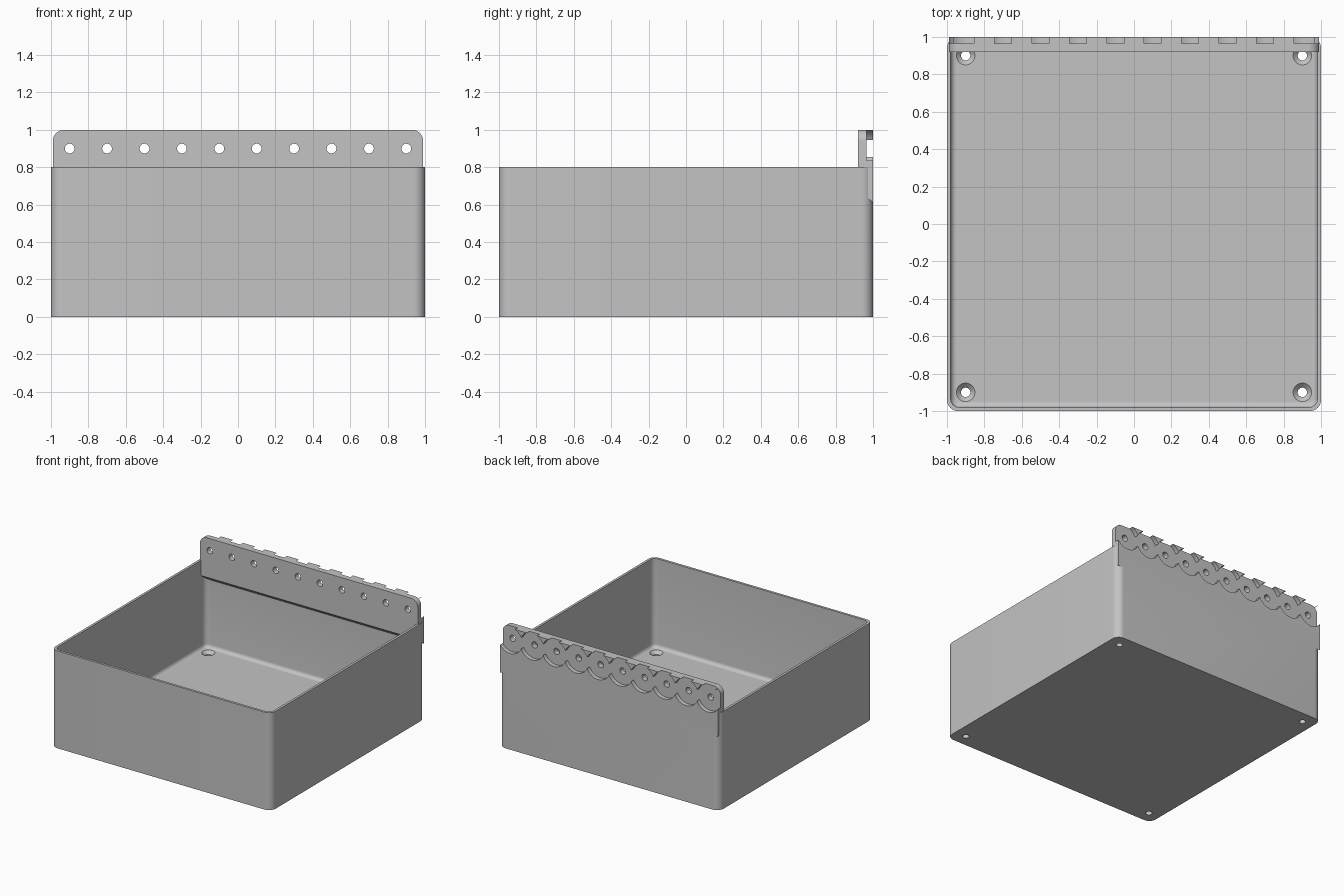
import bpy, bmesh
from math import sin, cos, pi
from mathutils import Vector, Matrix

if "Cube" in bpy.data.objects:
    bpy.data.objects.remove(bpy.data.objects["Cube"], do_unlink=True)

grey = bpy.data.materials.new("plain grey")
grey.use_nodes = True
colour = (0.55, 0.55, 0.55, 1)
grey.diffuse_color = colour
grey.node_tree.nodes["Principled BSDF"].inputs["Base Color"].default_value = colour

HOLE_X = [-0.9 + 0.2 * i for i in range(10)]
WALL, FLOOR, FILLET = 0.02, 0.07, 0.03


def finish(name, bm):
    bmesh.ops.recalc_face_normals(bm, faces=bm.faces[:])
    mesh = bpy.data.meshes.new(name)
    bm.to_mesh(mesh)
    bm.free()
    mesh.materials.append(grey)
    ob = bpy.data.objects.new(name, mesh)
    bpy.context.collection.objects.link(ob)
    return ob


def rounded_square(half, radius, steps=10):
    c = half - radius
    pts = []
    for q, (sx, sy) in enumerate([(1, 1), (-1, 1), (-1, -1), (1, -1)]):
        for i in range(steps + 1):
            a = (q + i / steps) * pi / 2
            pts.append((sx * c + radius * cos(a), sy * c + radius * sin(a)))
    return pts


def loft(name, sections):
    """Solid through rounded squares given as (half width, corner radius, z)."""
    bm = bmesh.new()
    rings = [[bm.verts.new((x, y, z)) for x, y in rounded_square(h, r)]
             for h, r, z in sections]
    n = len(rings[0])
    for low, high in zip(rings, rings[1:]):
        for i in range(n):
            j = (i + 1) % n
            bm.faces.new((low[i], low[j], high[j], high[i]))
    bm.faces.new(rings[0])
    bm.faces.new(rings[-1])
    return finish(name, bm)


def cone(name, start, end, r1, r2, segments=48):
    """Cylinder or cone running from start to end."""
    start, end = Vector(start), Vector(end)
    axis = end - start
    turn = axis.to_track_quat("Z", "Y").to_matrix().to_4x4()
    bm = bmesh.new()
    bmesh.ops.create_cone(bm, cap_ends=True, segments=segments, radius1=r1,
                          radius2=r2, depth=axis.length,
                          matrix=Matrix.Translation((start + end) / 2) @ turn)
    return finish(name, bm)


def combine(target, tool, operation):
    mod = target.modifiers.new("combine", "BOOLEAN")
    mod.operation, mod.solver, mod.object = operation, "EXACT", tool
    bpy.context.view_layer.objects.active = target
    bpy.ops.object.modifier_apply(modifier=mod.name)
    bpy.data.objects.remove(tool, do_unlink=True)


# Open tray with rounded corners and a filleted floor
tray = loft("tray_with_hinge_rail", [(1, 0.06, 0), (1, 0.06, 0.8)])
inner = 1 - WALL
sections = []
for i in range(7):
    a = i / 6 * pi / 2
    shrink = FILLET * (1 - sin(a))
    sections.append((inner - shrink, 0.045 - shrink, FLOOR + FILLET * (1 - cos(a))))
sections.append((inner, 0.045, 1.2))
combine(tray, loft("cavity", sections), "DIFFERENCE")

# Hinge rail: side profile with a sloped underside, extruded along x
bm = bmesh.new()
profile = [(0.92, 0.675), (1, 0.612), (1, 1), (0.92, 1)]
face = bm.faces.new([bm.verts.new((-0.99, y, z)) for y, z in profile])
out = bmesh.ops.extrude_face_region(bm, geom=[face])
bmesh.ops.translate(bm, vec=(1.98, 0, 0),
                    verts=[v for v in out["geom"] if isinstance(v, bmesh.types.BMVert)])
# round the two upper ends
ends = [e for e in bm.edges
        if all(v.co.z > 0.99 for v in e.verts)
        and abs(e.verts[0].co.x - e.verts[1].co.x) < 0.01]
bmesh.ops.bevel(bm, geom=ends, offset=0.06, segments=10, profile=0.5, affect="EDGES")
combine(tray, finish("rail", bm), "UNION")

# Knuckle recesses and pin holes along the rail
for x in HOLE_X:
    combine(tray, cone("recess", (x, 0.965, 0.9), (x, 1.1, 0.9), 0.11, 0.11, 64), "DIFFERENCE")
for x in HOLE_X:
    combine(tray, cone("pin_hole", (x, 0.8, 0.9), (x, 1.1, 0.9), 0.026, 0.026, 32), "DIFFERENCE")

# Countersunk screw holes in the floor
for x in (-0.9, 0.9):
    for y in (-0.9, 0.9):
        combine(tray, cone("screw_hole", (x, y, -0.1), (x, y, 0.2), 0.025, 0.025, 32), "DIFFERENCE")
        combine(tray, cone("countersink", (x, y, FLOOR - 0.035), (x, y, FLOOR + 0.005),
                           0.0145, 0.0545), "DIFFERENCE")

bpy.ops.object.select_all(action="DESELECT")
tray.select_set(True)
bpy.context.view_layer.objects.active = tray
bpy.ops.object.shade_smooth_by_angle(angle=pi / 6)
